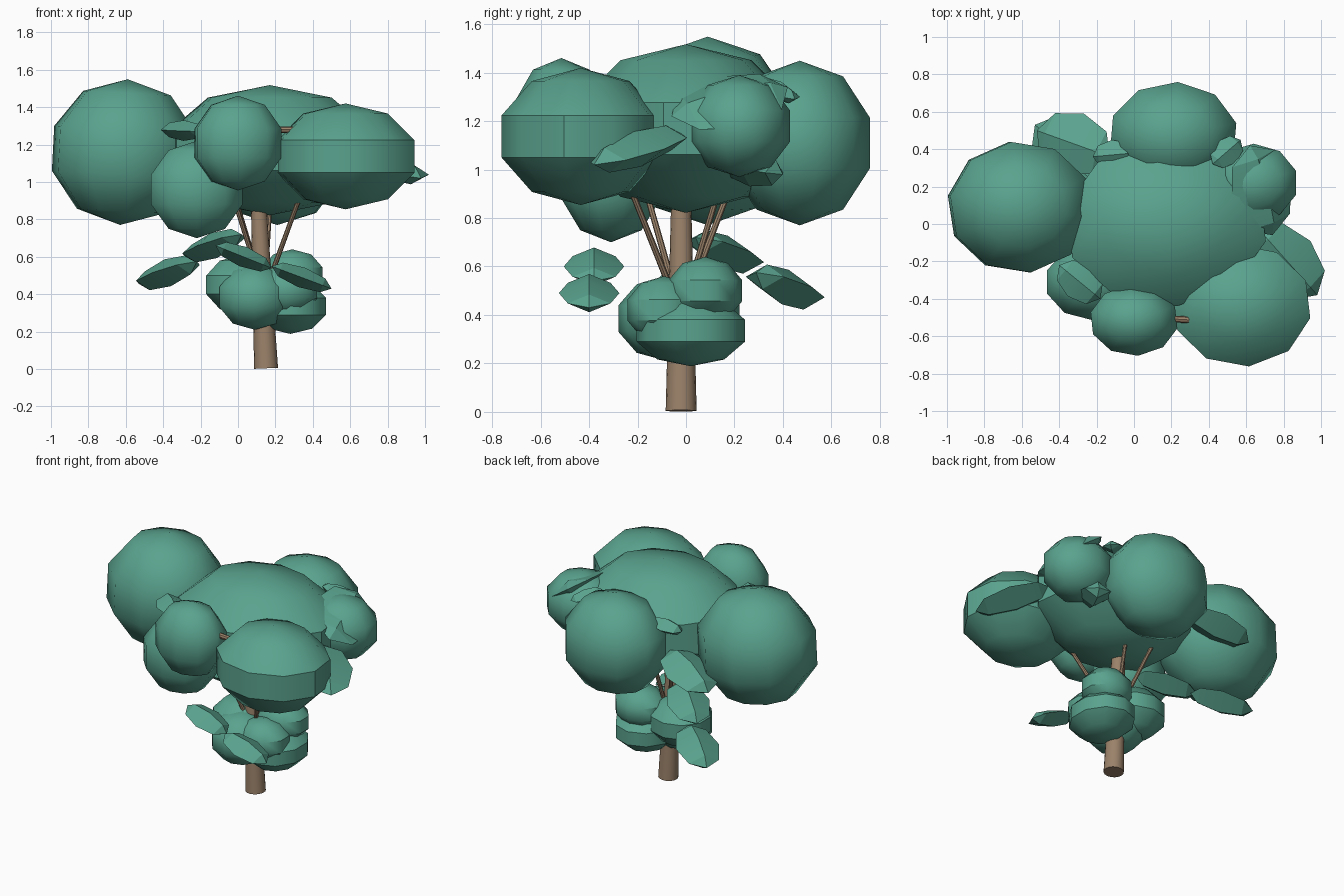
import bpy, bmesh, math
from mathutils import Vector, Matrix

if "Cube" in bpy.data.objects:
    bpy.data.objects.remove(bpy.data.objects["Cube"])


def material(name, rgb):
    m = bpy.data.materials.new(name)
    m.diffuse_color = (*rgb, 1)
    m.use_nodes = True
    m.node_tree.nodes["Principled BSDF"].inputs["Base Color"].default_value = m.diffuse_color
    return m


GREEN = material("leaf_green", (0.102, 0.365, 0.27))
BROWN = material("bark_brown", (0.33, 0.225, 0.145))


def finish(bm, name, mat, angle):
    me = bpy.data.meshes.new(name)
    bm.to_mesh(me)
    bm.free()
    ob = bpy.data.objects.new(name, me)
    bpy.context.collection.objects.link(ob)
    me.materials.append(mat)
    bpy.ops.object.select_all(action='DESELECT')
    ob.select_set(True)
    bpy.context.view_layer.objects.active = ob
    bpy.ops.object.shade_smooth_by_angle(angle=math.radians(angle))
    return ob


def blob(name, centre, radii, turn=0.0, tilt=0.0):
    """Ten-sided foliage ball, stretched along its axes."""
    bm = bmesh.new()
    bmesh.ops.create_uvsphere(bm, u_segments=10, v_segments=5, radius=1)
    rot = Matrix.Rotation(math.radians(tilt), 4, 'Y')
    spin = Matrix.Rotation(math.radians(turn), 4, 'Z')
    bm.transform(Matrix.Translation(centre) @ rot
                 @ Matrix.Diagonal((*radii, 1)) @ spin)
    finish(bm, name, GREEN, 40)


def leaf(name, start, end, width, thick, roll=0.0):
    """Pointed leaf with a diamond cross-section running start to end."""
    a, b = Vector(start), Vector(end)
    bm = bmesh.new()
    bmesh.ops.create_uvsphere(bm, u_segments=4, v_segments=4, radius=1)
    bm.transform(Matrix.Rotation(math.pi / 2, 4, 'Y'))
    quat = (b - a).to_track_quat('X', 'Z')
    size = Matrix.Diagonal(((b - a).length / 2, width / 2, thick / 2, 1))
    bm.transform(Matrix.Translation((a + b) / 2) @ quat.to_matrix().to_4x4()
                 @ Matrix.Rotation(math.radians(roll), 4, 'X') @ size)
    finish(bm, name, GREEN, 20)


def limb(name, start, end, r1, r2, sides):
    """Tapered round limb."""
    a, b = Vector(start), Vector(end)
    bm = bmesh.new()
    bmesh.ops.create_cone(bm, cap_ends=True, segments=sides, radius1=r1,
                          radius2=r2, depth=(b - a).length)
    quat = (b - a).to_track_quat('Z', 'Y')
    bm.transform(Matrix.Translation((a + b) / 2) @ quat.to_matrix().to_4x4())
    finish(bm, name, BROWN, 40)


# Trunk and thin branches
limb("trunk", (0.15, -0.02, 0.004), (0.105, -0.02, 1.0), 0.064, 0.038, 16)
for i, tip in enumerate([(0.36, -0.26, 1.0), (-0.05, -0.19, 1.0),
                         (0.18, 0.16, 1.0), (-0.04, 0.21, 1.0)]):
    limb(f"branch_{i + 1}", (0.14, -0.02, 0.4), tip, 0.014, 0.012, 8)
limb("twig", (0.08, -0.5, 1.28), (0.42, -0.52, 1.28), 0.018, 0.018, 8)

# Canopy
blob("canopy_centre", (0.17, 0.0, 1.17), (0.575, 0.465, 0.348), 6)
blob("canopy_left", (-0.61, 0.09, 1.16), (0.405, 0.37, 0.39), 8, 3)
blob("canopy_back", (0.21, 0.47, 1.11), (0.365, 0.305, 0.34), -4)
blob("canopy_front_right", (0.575, -0.435, 1.137), (0.395, 0.345, 0.283), 6)
blob("canopy_front", (0.0, -0.515, 1.208), (0.25, 0.2, 0.253), 5)
blob("canopy_lower_left", (-0.22, -0.31, 0.96), (0.27, 0.215, 0.26), 0)
blob("canopy_right", (0.64, 0.22, 1.18), (0.25, 0.22, 0.21), 0)

# Bush round the trunk
blob("bush_left", (0.02, 0.03, 0.45), (0.21, 0.2, 0.16), 0)
blob("bush_front", (0.09, -0.08, 0.385), (0.21, 0.21, 0.175), 0)
blob("bush_right", (0.28, 0.02, 0.335), (0.21, 0.235, 0.147), 0)
blob("bush_front_right", (0.26, -0.09, 0.42), (0.18, 0.16, 0.14), 0)
blob("bush_top", (0.29, 0.08, 0.5), (0.18, 0.16, 0.14), 0)

# Loose leaves below the canopy
leaf("leaf_low_back", (-0.22, 0.29, 0.575), (-0.53, 0.53, 0.455), 0.28, 0.15)
leaf("leaf_mid_back", (0.02, 0.04, 0.72), (-0.28, 0.28, 0.60), 0.28, 0.14)
leaf("leaf_front_left", (-0.12, -0.38, 0.66), (0.18, -0.38, 0.54), 0.25, 0.11)
leaf("leaf_front_right", (0.18, -0.40, 0.55), (0.50, -0.40, 0.43), 0.25, 0.11)

# Leaves tucked among the canopy
leaf("leaf_high_back", (-0.13, 0.36, 1.10), (-0.52, 0.50, 0.96), 0.34, 0.15)
leaf("leaf_side", (0.66, -0.02, 1.15), (0.98, -0.38, 1.02), 0.33, 0.15)
leaf("leaf_right_top", (0.62, 0.42, 1.34), (0.74, -0.06, 1.22), 0.40, 0.13, -32)
leaf("leaf_right_low", (0.50, 0.15, 1.03), (0.62, 0.40, 0.98), 0.24, 0.15)
leaf("leaf_back_right", (0.42, 0.32, 1.36), (0.57, 0.45, 1.29), 0.15, 0.08)
leaf("leaf_left_top", (-0.40, -0.22, 1.28), (-0.18, -0.40, 1.27), 0.20, 0.11)
leaf("leaf_left_inner", (-0.38, 0.0, 1.20), (-0.15, -0.2, 1.19), 0.18, 0.08)
leaf("leaf_back_inner", (-0.22, 0.36, 1.25), (0.0, 0.38, 1.28), 0.16, 0.10)
